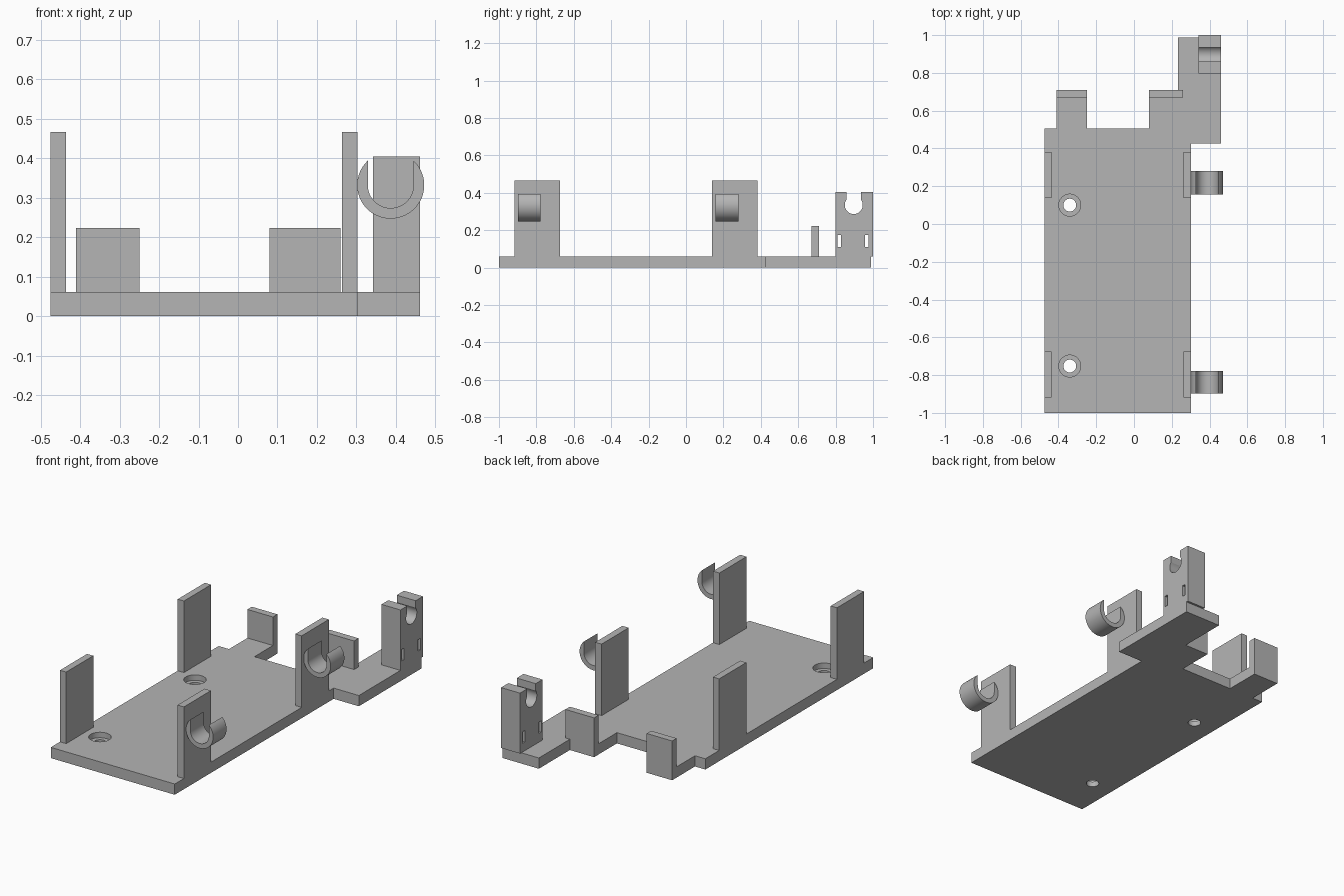
import bpy, bmesh
from math import cos, sin, acos, asin, pi, radians

cube = bpy.data.objects.get("Cube")
if cube:
    bpy.data.objects.remove(cube, do_unlink=True)

grey = bpy.data.materials.new("plain grey")
grey.use_nodes = True
grey.diffuse_color = (0.46, 0.46, 0.46, 1)
grey.node_tree.nodes["Principled BSDF"].inputs["Base Color"].default_value = (0.46, 0.46, 0.46, 1)

PLATE_TOP = 0.061
POST_TOP = 0.467


def prism(name, outline, axis, low, high):
    """Extrude a 2D outline along an axis."""
    place = {"x": lambda u, v, w: (w, u, v),
             "y": lambda u, v, w: (u, w, v),
             "z": lambda u, v, w: (u, v, w)}[axis]
    bm = bmesh.new()
    start = [bm.verts.new(place(u, v, low)) for u, v in outline]
    end = [bm.verts.new(place(u, v, high)) for u, v in outline]
    bm.faces.new(start)
    bm.faces.new(end)
    n = len(outline)
    for i in range(n):
        j = (i + 1) % n
        bm.faces.new((start[i], start[j], end[j], end[i]))
    bmesh.ops.recalc_face_normals(bm, faces=bm.faces)
    mesh = bpy.data.meshes.new(name)
    bm.to_mesh(mesh)
    bm.free()
    mesh.materials.append(grey)
    obj = bpy.data.objects.new(name, mesh)
    bpy.context.collection.objects.link(obj)
    return obj


def box(name, x, y, z):
    return prism(name, [(x[0], y[0]), (x[1], y[0]), (x[1], y[1]), (x[0], y[1])], "z", *z)


def arc(cx, cy, r, a, b, steps=40):
    return [(cx + r * cos(a + (b - a) * i / steps), cy + r * sin(a + (b - a) * i / steps))
            for i in range(steps + 1)]


def activate(obj):
    bpy.ops.object.select_all(action="DESELECT")
    obj.select_set(True)
    bpy.context.view_layer.objects.active = obj


def cut(obj, cutter):
    cutter.hide_render = True
    mod = obj.modifiers.new("cut", "BOOLEAN")
    mod.operation = "DIFFERENCE"
    mod.solver = "EXACT"
    mod.object = cutter
    activate(obj)
    bpy.ops.object.modifier_apply(modifier=mod.name)
    bpy.data.objects.remove(cutter, do_unlink=True)


def smooth(obj):
    activate(obj)
    bpy.ops.object.shade_smooth_by_angle(angle=radians(30))


# Base plate with two rear tabs and the side extension
base = prism("base_plate", [
    (-0.475, -1), (0.303, -1), (0.303, 0.425), (0.461, 0.425), (0.461, 0.988),
    (0.232, 0.988), (0.232, 0.71), (0.08, 0.71), (0.08, 0.505), (-0.25, 0.505),
    (-0.25, 0.71), (-0.41, 0.71), (-0.41, 0.505), (-0.475, 0.505)], "z", 0, PLATE_TOP)

# Counterbored screw holes
for y in (0.1, -0.752):
    for r, low in ((0.034, -0.1), (0.058, 0.03)):
        cut(base, prism("hole_cutter", arc(-0.34, y, r, 0, 2 * pi, 48)[:-1], "z", low, 0.2))
smooth(base)

# Upright posts along both sides
for end, y in (("rear", (0.138, 0.381)), ("front", (-0.918, -0.675))):
    box(end + "_right_post", (-0.475, -0.436), y, (PLATE_TOP, POST_TOP))
    box(end + "_left_post", (0.263, 0.303), y, (PLATE_TOP, POST_TOP))

# Low stop walls on the rear tabs
box("right_stop_wall", (-0.41, -0.25), (0.67, 0.71), (PLATE_TOP, 0.223))
box("left_stop_wall", (0.08, 0.26), (0.67, 0.71), (PLATE_TOP, 0.223))

# Open-topped hooks on the left posts
HX, HZ, OUTER, INNER = 0.387, 0.332, 0.085, 0.058
tip = acos(INNER / OUTER)
hook = arc(HX, HZ, OUTER, pi - tip, 2 * pi + tip) + arc(HX, HZ, INNER, 2 * pi, pi)
for end, y in (("rear", (0.157, 0.28)), ("front", (-0.897, -0.777))):
    smooth(prism(end + "_hook", hook, "y", *y))

# Tall block with a keyhole notch and two small through slots
CY, CZ, R, HALF, TOP = 0.897, 0.335, 0.048, 0.038, 0.404
neck = acos(HALF / R)
notch = arc(CY, CZ, R, pi - neck, 2 * pi + neck)
block = prism("keyhole_block",
              [(0.798, PLATE_TOP), (0.798, TOP), (CY - HALF, TOP)] + notch +
              [(CY + HALF, TOP), (1, TOP), (1, PLATE_TOP)], "x", 0.342, 0.461)
for y in (0.819, 0.966):
    cut(block, box("slot_cutter", (0.3, 0.5), (y - 0.01, y + 0.01), (0.11, 0.175)))
smooth(block)
